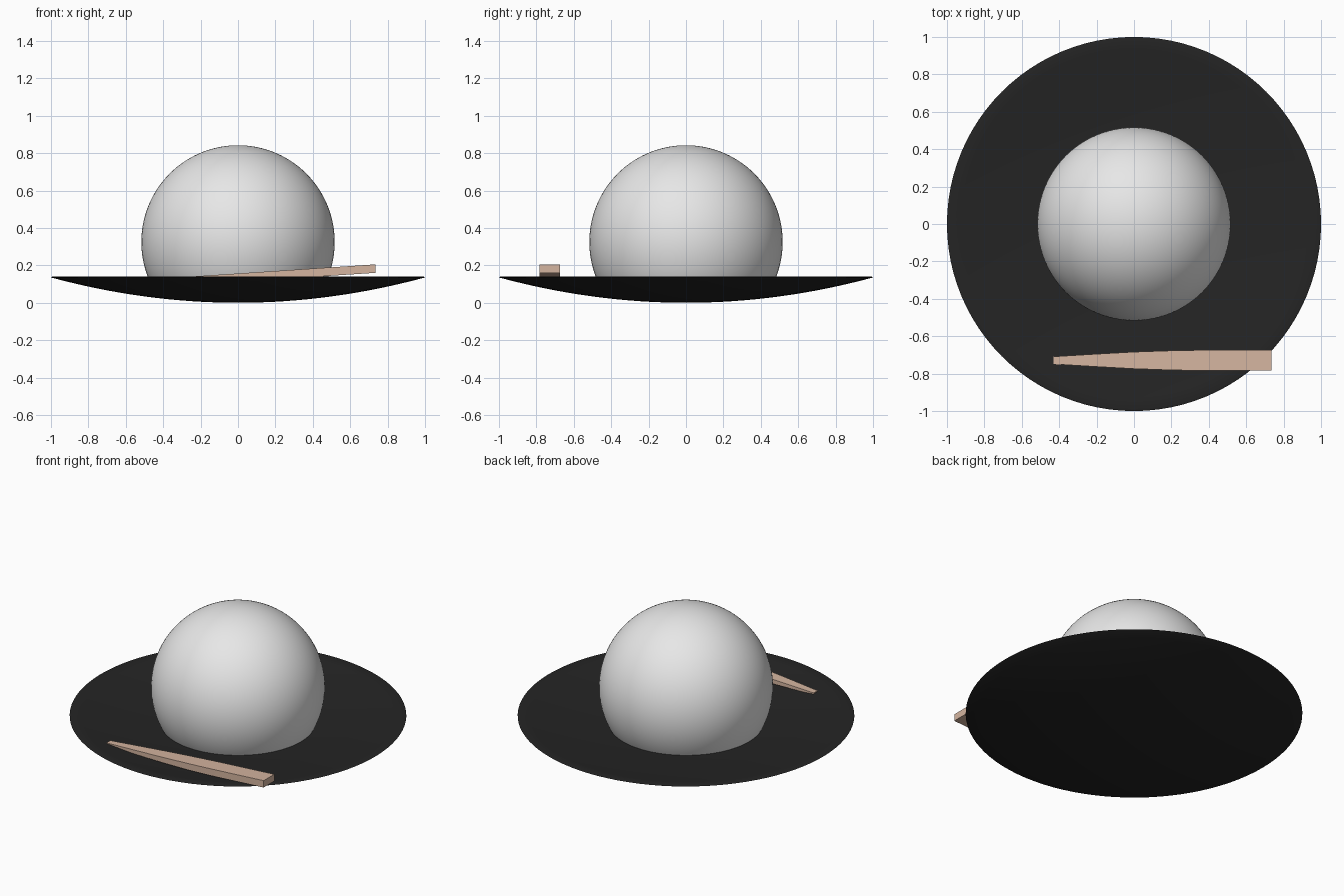
import bpy
import bmesh
from math import sin, cos, pi, sqrt, radians

cube = bpy.data.objects.get("Cube")
if cube:
    bpy.data.objects.remove(cube, do_unlink=True)


def material(name, colour):
    mat = bpy.data.materials.new(name)
    mat.use_nodes = True
    mat.diffuse_color = (*colour, 1)
    mat.node_tree.nodes["Principled BSDF"].inputs["Base Color"].default_value = (*colour, 1)
    return mat


def finish(name, bm, mat, smooth=True):
    bmesh.ops.recalc_face_normals(bm, faces=bm.faces[:])
    mesh = bpy.data.meshes.new(name)
    bm.to_mesh(mesh)
    bm.free()
    mesh.materials.append(mat)
    obj = bpy.data.objects.new(name, mesh)
    bpy.context.collection.objects.link(obj)
    if smooth:
        bpy.ops.object.select_all(action="DESELECT")
        obj.select_set(True)
        bpy.context.view_layer.objects.active = obj
        bpy.ops.object.shade_smooth_by_angle(angle=radians(40))
    return obj


def lathe(name, profile, mat, steps=96):
    """Spin an (r, z) profile around the z axis."""
    bm = bmesh.new()
    verts = [bm.verts.new((r, 0, z)) for r, z in profile]
    edges = [bm.edges.new(pair) for pair in zip(verts, verts[1:])]
    bmesh.ops.spin(bm, geom=verts + edges, cent=(0, 0, 0), axis=(0, 0, 1),
                   angle=2 * pi, steps=steps)
    bmesh.ops.remove_doubles(bm, verts=bm.verts[:], dist=1e-4)
    return finish(name, bm, mat)


black = material("black glaze", (0.018, 0.018, 0.018))
white = material("soft white", (0.8, 0.8, 0.8))
wood = material("pale wood", (0.66, 0.46, 0.35))

# Shallow dish: curved underside, small rounded rim, gently hollow top
RINGS = 16
outer = [(0.992 * i / RINGS, 0.133 * (i / RINGS) ** 2) for i in range(RINGS + 1)]
inner = [(0.99 * i / RINGS, 0.075 + 0.065 * (i / RINGS) ** 2) for i in range(RINGS, -1, -1)]
lathe("dish", outer + [(1.0, 0.137)] + inner, black)

# Ball resting in the dish, with a flat base just under the dish surface
RADIUS, CENTRE, BASE = 0.517, 0.325, 0.08
base_r = sqrt(RADIUS ** 2 - (CENTRE - BASE) ** 2)
end = pi / 2 + 0.4936
arc = [(RADIUS * sin(end * i / 40), CENTRE + RADIUS * cos(end * i / 40)) for i in range(41)]
lathe("ball", arc + [(base_r, BASE), (0, BASE)], white)

# Tapered stick leaning on the rim: x, half width, thickness
sections = [(-0.43, 0.02, 0.012), (-0.2, 0.034, 0.026), (0.0, 0.045, 0.036),
            (0.2, 0.052, 0.043), (0.38, 0.055, 0.045), (0.735, 0.055, 0.045)]
bm = bmesh.new()
rings = []
for x, half, thick in sections:
    top = 0.205 + 0.066 * (x - 0.735)
    rings.append([bm.verts.new((x, -0.729 + s * half, z))
                  for s, z in ((-1, top), (1, top), (1, top - thick), (-1, top - thick))])
for a, b in zip(rings, rings[1:]):
    for i in range(4):
        j = (i + 1) % 4
        bm.faces.new((a[i], a[j], b[j], b[i]))
bm.faces.new(rings[0])
bm.faces.new(rings[-1])
finish("stick", bm, wood, smooth=False)
